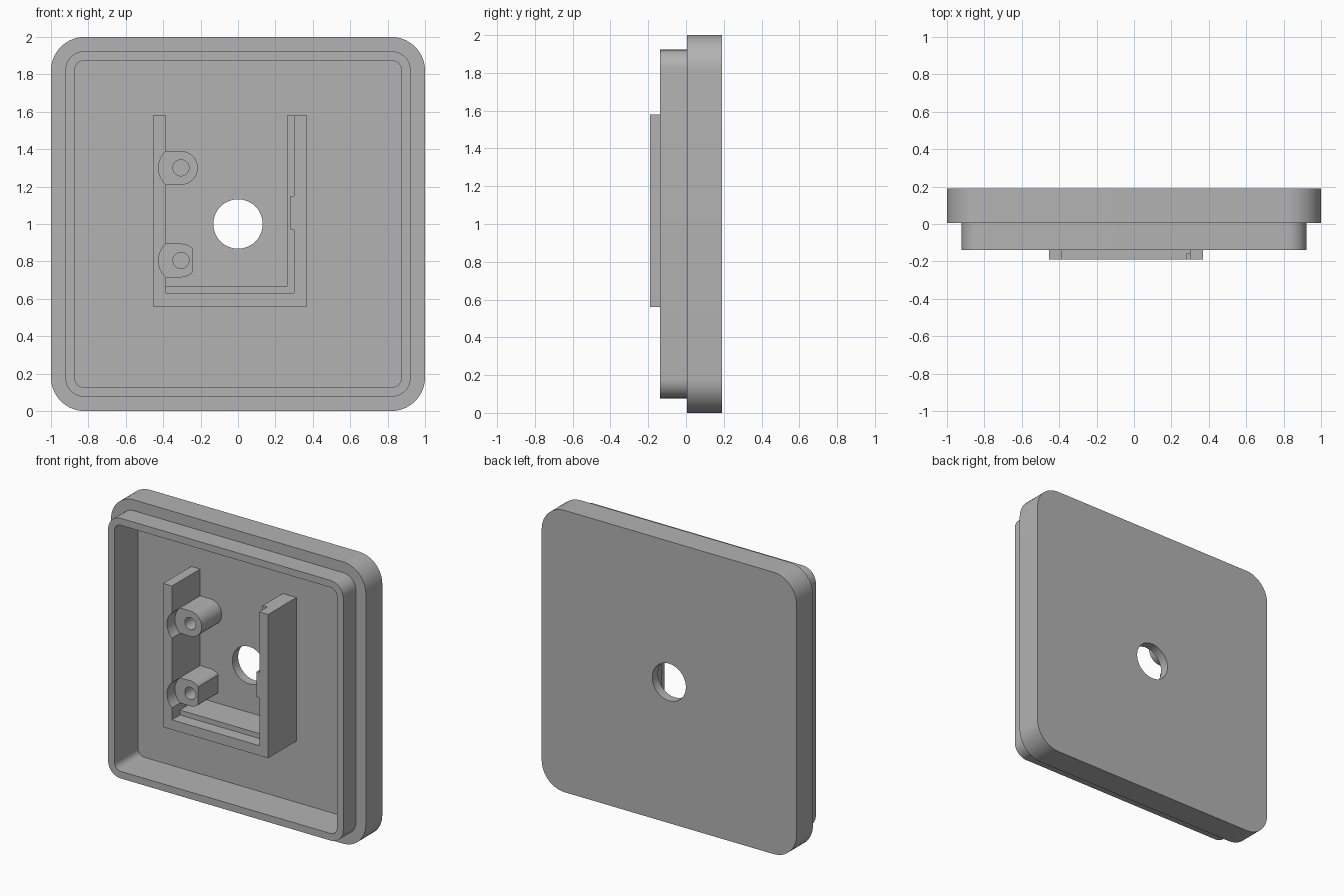
import bpy, bmesh
from math import sin, cos, pi, acos

cube = bpy.data.objects.get("Cube")
if cube:
    bpy.data.objects.remove(cube)

grey = bpy.data.materials.new("plain grey")
grey.use_nodes = True
colour = (0.45, 0.45, 0.45, 1)
grey.diffuse_color = colour
grey.node_tree.nodes["Principled BSDF"].inputs["Base Color"].default_value = colour

# Depths along y
BACK, FLOOR, SEAM, RIM, STEP, FRONT = 0.19, 0.125, 0.005, -0.138, -0.1, -0.19


def finish(name, bm):
    bmesh.ops.recalc_face_normals(bm, faces=bm.faces)
    mesh = bpy.data.meshes.new(name)
    bm.to_mesh(mesh)
    bm.free()
    mesh.materials.append(grey)
    obj = bpy.data.objects.new(name, mesh)
    bpy.context.collection.objects.link(obj)
    bpy.ops.object.select_all(action="DESELECT")
    obj.select_set(True)
    bpy.context.view_layer.objects.active = obj
    bpy.ops.object.shade_smooth_by_angle(angle=pi / 6)
    return obj


def loft(name, rings):
    """Skin a closed chain of (outline, depth) rings."""
    bm = bmesh.new()
    loops = [[bm.verts.new((x, y, z)) for x, z in pts] for pts, y in rings]
    n = len(loops[0])
    for a, b in zip(loops, loops[1:] + loops[:1]):
        for i in range(n):
            j = (i + 1) % n
            bm.faces.new((a[i], a[j], b[j], b[i]))
    return finish(name, bm)


def prism(name, pts, y0, y1):
    """Extrude an x-z outline along y."""
    bm = bmesh.new()
    face = bm.faces.new([bm.verts.new((x, y0, z)) for x, z in pts])
    out = bmesh.ops.extrude_face_region(bm, geom=[face])["geom"]
    moved = [v for v in out if isinstance(v, bmesh.types.BMVert)]
    bmesh.ops.translate(bm, verts=moved, vec=(0, y1 - y0, 0))
    return finish(name, bm)


CORNER = 14


def rounded_square(half, radius):
    pts = []
    for q, (sx, sz) in enumerate([(1, 1), (-1, 1), (-1, -1), (1, -1)]):
        for k in range(CORNER):
            a = (q + k / (CORNER - 1)) * pi / 2
            pts.append((sx * (half - radius) + radius * cos(a),
                        1 + sz * (half - radius) + radius * sin(a)))
    return pts


def circle(x, z, r, n, offset=0.0):
    return [(x + r * cos((i + offset) * 2 * pi / n),
             z + r * sin((i + offset) * 2 * pi / n)) for i in range(n)]


# Cover: flanged plate, raised rim, recessed floor and central hole in one skin
flange = rounded_square(1.0, 0.18)
rim_outer = rounded_square(0.923, 0.1)
rim_inner = rounded_square(0.873, 0.05)
hole = circle(0, 1, 0.132, 4 * CORNER, 0.5)
loft("cover_plate", [(hole, BACK), (flange, BACK), (flange, SEAM),
                     (rim_outer, SEAM), (rim_outer, RIM), (rim_inner, RIM),
                     (rim_inner, FLOOR), (hole, FLOOR)])

# Bracket: U-shaped wall, with pockets around the posts in its front layer
LEFT, RIGHT, LOW, TOP, INNER = -0.455, 0.37, 0.56, 1.58, -0.385
POST_X, POST_ZS, POCKET = -0.305, (0.805, 1.3), 0.12
sweep = acos((POST_X - INNER) / POCKET)


def u_outline(right_inner, low_inner, pockets):
    pts = [(INNER, TOP), (LEFT, TOP), (LEFT, LOW), (RIGHT, LOW), (RIGHT, TOP),
           (right_inner, TOP), (right_inner, low_inner), (INNER, low_inner)]
    for z in pockets:
        for k in range(17):
            a = sweep * (k / 8 - 1)
            pts.append((POST_X - POCKET * cos(a), z + POCKET * sin(a)))
    return pts


prism("bracket_front_wall", u_outline(0.3, 0.63, POST_ZS), FRONT, STEP)
prism("bracket_ledge_wall", u_outline(0.263, 0.665, ()), STEP, FLOOR)

# Small retaining clip on the right-hand wall
prism("retaining_clip", [(0.28, 0.97), (0.3, 0.97), (0.3, 1.15), (0.28, 1.15)],
      FRONT, -0.157)


# Screw posts: round on one side, square where they meet the wall
def screw_post(name, z, flat):
    n, r = 48, 0.09
    outline = []
    for i in range(n):
        c, s = cos(i * 2 * pi / n), sin(i * 2 * pi / n)
        if c >= -1e-6:
            x, h = min(r * c, flat), r * s
        else:
            k = r / max(abs(c), abs(s))
            x, h = k * c * (POST_X - INNER) / r, k * s
        outline.append((POST_X + x, z + h))
    bore = circle(POST_X, z, 0.043, n)
    loft(name, [(outline, STEP), (outline, FLOOR), (bore, FLOOR), (bore, STEP)])


screw_post("lower_screw_post", POST_ZS[0], 0.062)
screw_post("upper_screw_post", POST_ZS[1], 1.0)
